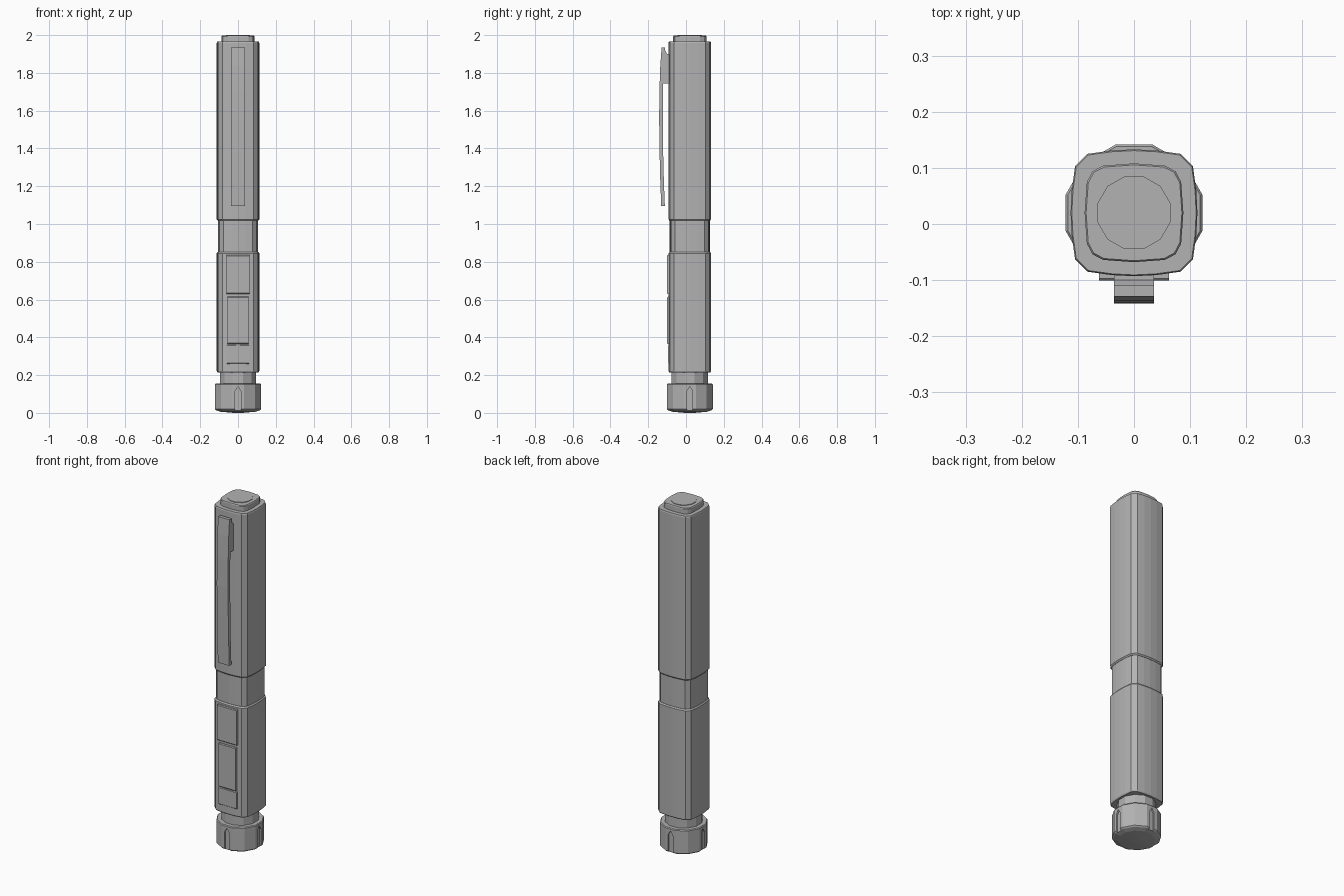
import bpy, bmesh, math

cube = bpy.data.objects.get("Cube")
if cube:
    bpy.data.objects.remove(cube)

grey = bpy.data.materials.new("plain grey")
grey.use_nodes = True
grey.diffuse_color = (0.45, 0.45, 0.45, 1)
grey.node_tree.nodes["Principled BSDF"].inputs["Base Color"].default_value = grey.diffuse_color
CY = 0.02  # barrel axis


def finish(name, bm):
    bmesh.ops.recalc_face_normals(bm, faces=bm.faces)
    mesh = bpy.data.meshes.new(name)
    bm.to_mesh(mesh)
    bm.free()
    mesh.materials.append(grey)
    ob = bpy.data.objects.new(name, mesh)
    bpy.context.collection.objects.link(ob)
    return ob


def loft(name, section, levels):
    """Stack scaled copies of a section; levels are (z, scale)."""
    bm = bmesh.new()
    rings = [[bm.verts.new((x * s, CY + y * s, z)) for x, y in section] for z, s in levels]
    n = len(section)
    for a, b in zip(rings, rings[1:]):
        for i in range(n):
            j = (i + 1) % n
            bm.faces.new((a[i], a[j], b[j], b[i]))
    bm.faces.new(rings[0][::-1])
    bm.faces.new(rings[-1])
    return finish(name, bm)


def extrude_x(name, profile, half):
    """Extrude a (y, z) outline across x."""
    bm = bmesh.new()
    face = bm.faces.new([bm.verts.new((-half, y, z)) for y, z in profile])
    out = bmesh.ops.extrude_face_region(bm, geom=[face])["geom"]
    bmesh.ops.translate(bm, vec=(2 * half, 0, 0),
                        verts=[v for v in out if isinstance(v, bmesh.types.BMVert)])
    return finish(name, bm)


def circle(n, r, turn=0.0):
    return [(r * math.cos(turn + math.tau * i / n), r * math.sin(turn + math.tau * i / n))
            for i in range(n)]


def four_way(points):
    """Repeat one side's points around the axis by quarter turns."""
    ring = []
    for _ in range(4):
        ring += points
        points = [(-y, x) for x, y in points]
    return ring


# Barrel: softly bulging square with cut corners
square = four_way([(0.105, -0.083), (0.111, -0.04), (0.113, 0), (0.111, 0.04), (0.105, 0.083)])
loft("lower_barrel", square, [(0.215, 0.97), (0.222, 1), (0.845, 1), (0.852, 0.95)])
loft("middle_grip", square, [(0.84, 0.94), (1.03, 0.94)])
loft("upper_barrel", square, [(1.018, 0.95), (1.025, 1), (1.958, 1), (1.965, 0.98)])

# Top plinth with a round button set into it
plinth = four_way([(0.084, -0.055), (0.088, 0), (0.084, 0.055), (0.074, 0.074)])
loft("top_plinth", plinth, [(1.96, 1), (1.993, 1), (1.997, 0.97)])
loft("top_button", circle(12, 0.067, math.pi / 12), [(1.98, 1), (2.0, 1)])

# Neck and end knob
loft("neck", circle(12, 0.1, math.pi / 12), [(0.14, 1), (0.215, 1), (0.225, 0.95)])
knob = loft("end_knob", circle(12, 0.126, math.pi / 12),
            [(0, 0.2), (0.006, 0.75), (0.014, 0.95), (0.02, 1), (0.15, 1), (0.155, 0.97)])

# Pointed finger notches in the knob
bm = bmesh.new()
for k in range(4):
    a = k * math.pi / 2
    outline = [(-0.015, -0.02), (0.015, -0.02), (0.015, 0.115), (0, 0.14), (-0.015, 0.115)]
    rings = [[bm.verts.new((r * math.cos(a) - t * math.sin(a),
                            CY + r * math.sin(a) + t * math.cos(a), z)) for t, z in outline]
             for r in (0.113, 0.15)]
    for i in range(5):
        j = (i + 1) % 5
        bm.faces.new((rings[0][i], rings[0][j], rings[1][j], rings[1][i]))
    bm.faces.new(rings[0][::-1])
    bm.faces.new(rings[1])
cutter = finish("notch_cutter", bm)
cutter.hide_render = True
cutter.hide_viewport = True
cutter.display_type = 'WIRE'
notch = knob.modifiers.new("notches", 'BOOLEAN')
notch.operation = 'DIFFERENCE'
notch.solver = 'EXACT'
notch.object = cutter

# Pocket clip: bowed strip joined to a mounting block
outer = [(-0.129, 1.935), (-0.136, 1.84), (-0.141, 1.7), (-0.142, 1.55), (-0.14, 1.38),
         (-0.136, 1.22), (-0.131, 1.095)]
inner = [(y + 0.019, z) for y, z in outer]
extrude_x("pocket_clip", outer + inner[::-1], 0.036)
extrude_x("clip_mount", [(-0.115, 1.93), (-0.1, 1.9), (-0.085, 1.9), (-0.085, 1.745),
                         (-0.125, 1.745)], 0.036)


# Raised front controls
def plate(name, half, bottom, top, front):
    extrude_x(name, [(front, bottom + 0.004), (front, top - 0.004), (front + 0.004, top),
                     (-0.08, top), (-0.08, bottom), (front + 0.004, bottom)], half)


plate("push_button", 0.062, 0.63, 0.835, -0.101)
plate("thumb_slide", 0.055, 0.365, 0.615, -0.1)
plate("slide_track", 0.058, 0.26, 0.36, -0.0945)
